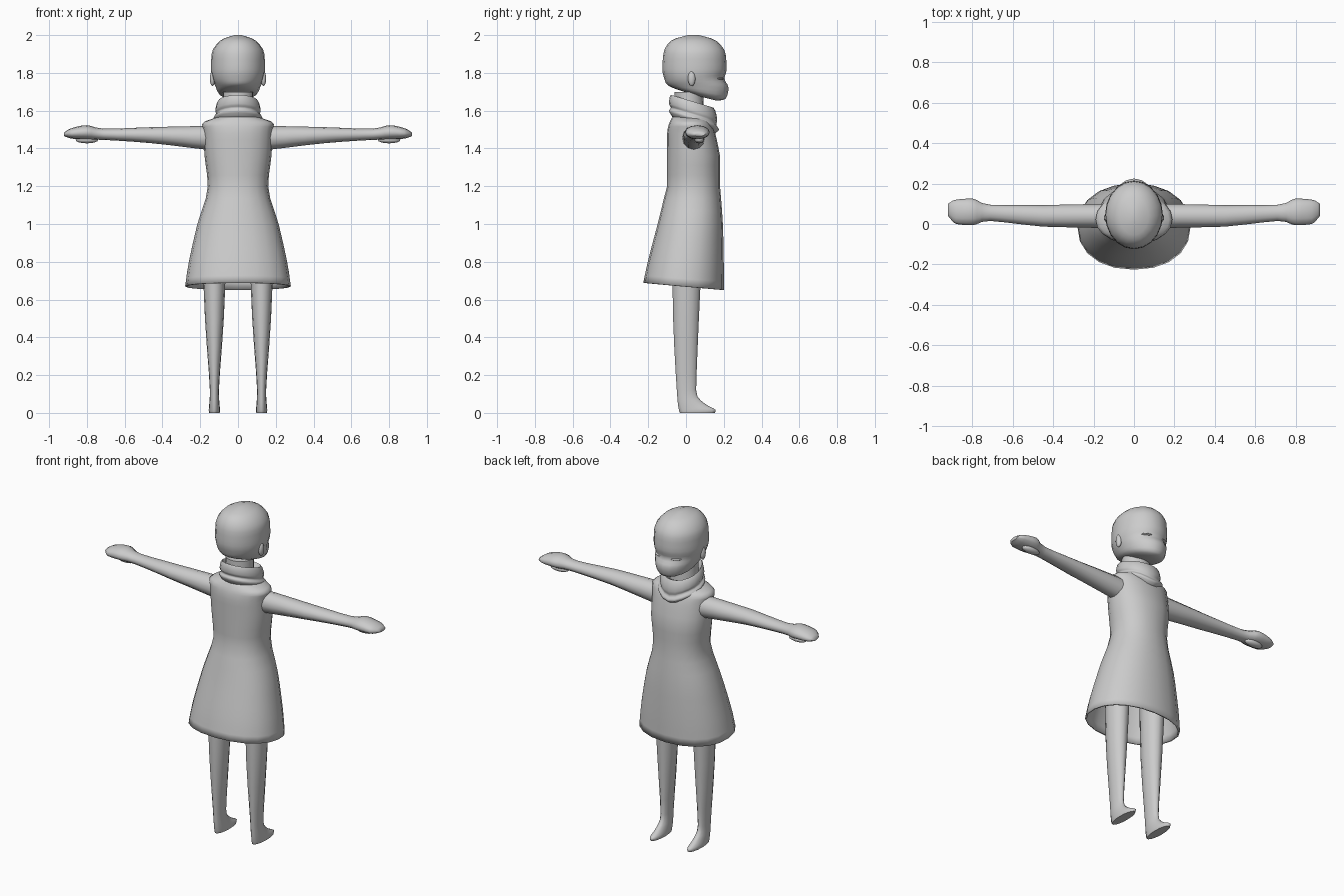
import bpy
import bmesh
from math import cos, sin, tau, copysign, radians
from mathutils import Vector, Matrix, Euler

default_cube = bpy.data.objects.get("Cube")
if default_cube:
    bpy.data.objects.remove(default_cube, do_unlink=True)

GREY = (0.6, 0.6, 0.6, 1)
grey = bpy.data.materials.new("plain grey")
grey.use_nodes = True
grey.diffuse_color = GREY
shader = grey.node_tree.nodes["Principled BSDF"]
shader.inputs["Base Color"].default_value = GREY


def unit_ring(sides, power=2):
    """Points of a rounded outline; a higher power is boxier."""
    for i in range(sides):
        c, s = cos(tau * i / sides), sin(tau * i / sides)
        yield (copysign(abs(c) ** (2 / power), c),
               copysign(abs(s) ** (2 / power), s))


def slope(before, after):
    """Slope of a curve that never overshoots its control values."""
    if before * after <= 0:
        return 0
    size = min(abs(before + after) / 2, 2 * abs(before), 2 * abs(after))
    return copysign(size, before)


def blend(a, b, c, d, t):
    """Smooth value between b and c, with a and d as neighbours."""
    start, end = slope(b - a, c - b), slope(c - b, d - c)
    if a == b:
        start = c - b
    if c == d:
        end = c - b
    bend = (1 - t) * start * t * (1 - t) - t * end * t * (1 - t)
    ease = t * t * (3 - 2 * t)
    return b + (c - b) * ease + bend


def smooth_steps(controls, steps=3):
    """Fill in smooth sections between a few control sections."""
    last = len(controls) - 1
    for k in range(last):
        near = [controls[min(max(k + n, 0), last)] for n in (-1, 0, 1, 2)]
        for step in range(steps):
            yield [blend(*values, step / steps) for values in zip(*near)]
    yield controls[-1]


def ring_up(z, width, back, front, tilt=0, point=0, x=0, sides=20, power=2):
    """Level ring; tilt slopes it along y, point pulls its front down."""
    depth, middle = (front - back) / 2, (front + back) / 2
    return [Vector((x + width * c, middle + depth * s,
                    z + tilt * depth * s - point * max(0, s) ** 6))
            for c, s in unit_ring(sides, power)]


def ring_out(x, y, z, depth, height, sides=12):
    """Upright ring facing along x."""
    return [Vector((x, y + depth * c, z + height * s))
            for c, s in unit_ring(sides)]


def finish(name, bm, mirrored):
    bmesh.ops.recalc_face_normals(bm, faces=bm.faces)
    mesh = bpy.data.meshes.new(name)
    bm.to_mesh(mesh)
    bm.free()
    mesh.materials.append(grey)
    obj = bpy.data.objects.new(name, mesh)
    bpy.context.collection.objects.link(obj)
    bpy.ops.object.select_all(action="DESELECT")
    obj.select_set(True)
    bpy.context.view_layer.objects.active = obj
    bpy.ops.object.shade_smooth_by_angle(angle=radians(60))
    if mirrored:
        obj.modifiers.new("other side", "MIRROR")
    return obj


def loft(name, ring, controls, mirrored=False, open_start=False, **options):
    """Skin a tube over smoothly spaced rings and cap its ends."""
    bm = bmesh.new()
    loops = [[bm.verts.new(p) for p in ring(*section, **options)]
             for section in smooth_steps(controls)]
    for a, b in zip(loops, loops[1:]):
        for i in range(len(a)):
            bm.faces.new((a[i - 1], a[i], b[i], b[i - 1]))
    if not open_start:
        bm.faces.new(loops[0])
    bm.faces.new(loops[-1])
    return finish(name, bm, mirrored)


def ellipsoid_pair(name, place, size, turn=0):
    """Squashed ball on the left, mirrored to the right."""
    bm = bmesh.new()
    matrix = Matrix.LocRotScale(
        Vector(place), Euler((0, 0, radians(turn))), Vector(size))
    bmesh.ops.create_uvsphere(
        bm, u_segments=12, v_segments=8, radius=1, matrix=matrix)
    return finish(name, bm, True)


# Head with chin, cheeks, eye hollow and round skull
loft("head", ring_up, (
    (1.67, .05, .03, .16, -.25),
    (1.69, .1, -.06, .21, -.2),
    (1.73, .12, -.1, .225, -.05),
    (1.77, .135, -.115, .203, 0),
    (1.82, .143, -.125, .215, 0),
    (1.9, .14, -.12, .21, 0),
    (1.97, .095, -.08, .16, 0),
    (2, .02, .01, .07, 0)))

# Ears and closed eyelids
ellipsoid_pair("ear", (.135, .03, 1.77), (.014, .02, .04))
ellipsoid_pair("eyelid", (.06, .18, 1.77), (.03, .016, .006), turn=-30)

# Neck and two-layer folded collar
loft("neck", ring_up, ((1.5, .08, -.06, .1), (1.7, .08, -.06, .09)))
loft("collar", ring_up, (
    (1.6, .08, -.05, .1, -.25, 0),
    (1.65, .105, -.08, .145, -.3, 0),
    (1.6, .12, -.09, .165, -.3, .01),
    (1.58, .115, -.08, .16, -.3, .02),
    (1.56, .13, -.09, .175, -.3, .02),
    (1.53, .11, -.07, .15, -.3, .02)))

# Sleeveless flared dress, hollow and open at the sloping hem
dress = loft("dress", ring_up, (
    (.67, .28, -.226, .2, -.09),
    (.8, .26, -.2, .2, -.05),
    (1, .215, -.15, .195, 0),
    (1.2, .16, -.1, .18, 0),
    (1.36, .177, -.1, .18, 0),
    (1.48, .183, -.1, .155, 0),
    (1.53, .19, -.09, .135, 0),
    (1.57, .1, -.07, .11, 0)), open_start=True, power=2.2)
lining = dress.modifiers.new("lining", "SOLIDIFY")
lining.thickness = .01

# Arms with mitten hands and tucked thumbs
loft("arm", ring_out, (
    (.14, .04, 1.455, .06, .065),
    (.45, .04, 1.47, .053, .043),
    (.71, .055, 1.475, .04, .03),
    (.8, .06, 1.485, .066, .038),
    (.88, .06, 1.48, .06, .028),
    (.92, .07, 1.475, .03, .01)), mirrored=True)
ellipsoid_pair("thumb", (.8, .07, 1.445), (.06, .025, .018))

# Bare legs running into pointed feet
loft("leg", ring_up, (
    (0, .028, -.035, .155),
    (.015, .03, -.04, .16),
    (.05, .027, -.045, .1),
    (.12, .024, -.05, .055),
    (.5, .05, -.07, .07),
    (.9, .065, -.075, .09)), mirrored=True, x=.125, sides=14)
